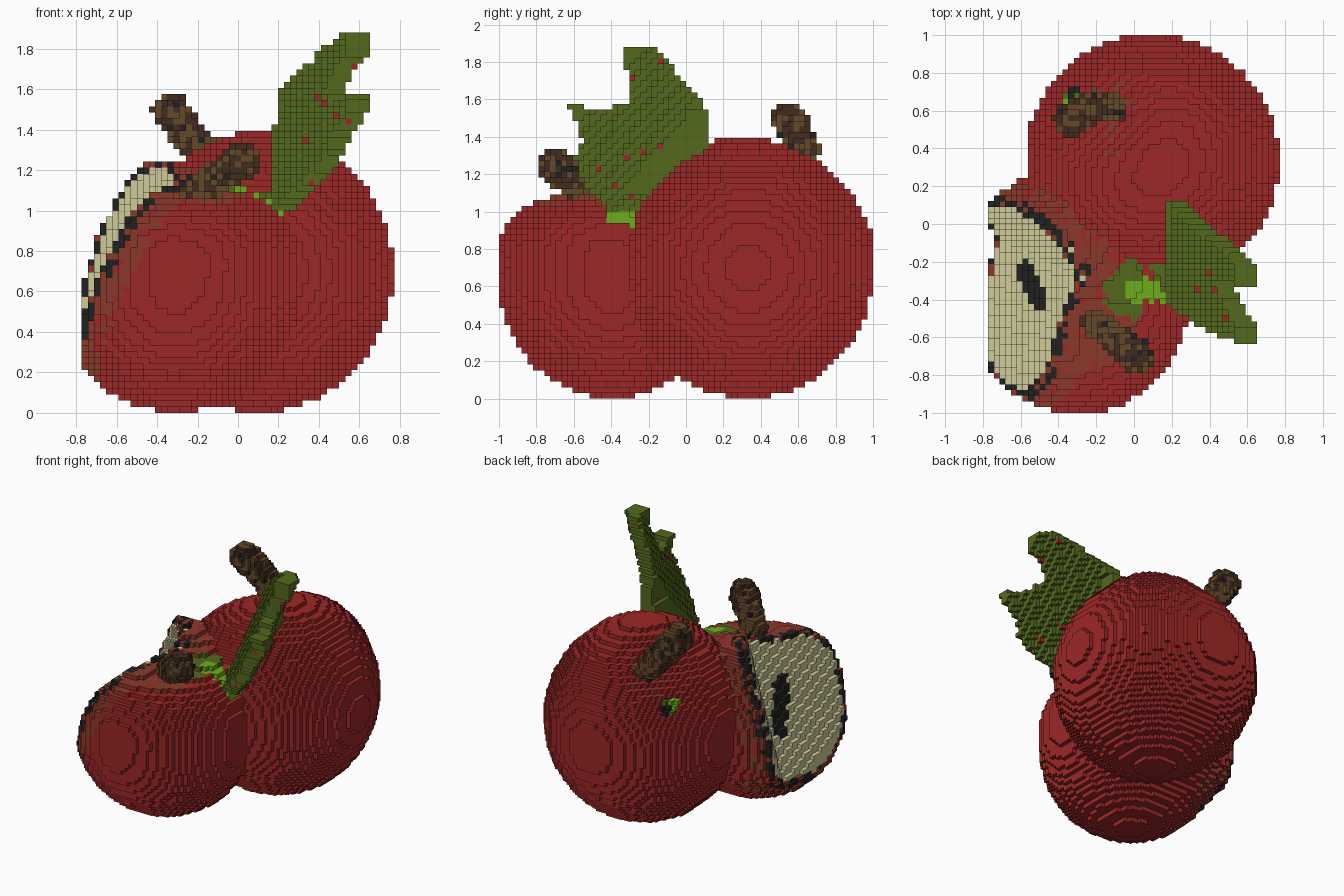
import bpy
import bmesh
import math
import random
from mathutils import Vector as V

random.seed(4)
H = 2 / 66                       # edge of one little cube
NX, NY, NZ = 25, 33, 62          # grid extent

if "Cube" in bpy.data.objects:
    bpy.data.objects.remove(bpy.data.objects["Cube"], do_unlink=True)

# Flat colours
COLOURS = {
    "skin_red": (.335, .021, .02),
    "skin_russet": (.26, .042, .024),
    "flesh_cream": (.63, .6, .32),
    "rim_black": (.015, .015, .016),
    "bark_dark": (.055, .025, .014),
    "bark_brown": (.125, .066, .021),
    "leaf_green": (.088, .142, .012),
    "shoot_green": (.155, .42, .012),
}
MATS = {}
for name, rgb in COLOURS.items():
    m = bpy.data.materials.new(name)
    m.use_nodes = True
    m.diffuse_color = (*rgb, 1)
    m.node_tree.nodes["Principled BSDF"].inputs["Base Color"].default_value = (*rgb, 1)
    MATS[name] = m
INDEX = {n: i for i, n in enumerate(COLOURS)}


def along(p, path):
    """Distance from p to a polyline, and the share of the way along it."""
    best = (9, 0)
    for k in range(len(path) - 1):
        a, d = path[k], path[k + 1] - path[k]
        t = min(1, max(0, (p - a).dot(d) / d.length_squared))
        best = min(best, ((p - a - d * t).length, (k + t) / (len(path) - 1)))
    return best


def apple_depth(p, centre, axis, radius, shoulder, dimple, tall):
    """Depth below the skin and the cosine of the angle to the stem axis."""
    d = p - centre
    d.z /= tall
    c = d.normalized().dot(axis)
    r = radius + shoulder * math.exp(-((c - .65) / .3) ** 2)
    r -= dimple * math.exp(-(1 - c) / .1)
    return r - d.length, c


# Stems and the green shoot below the leaf
BIG_STEM = [V((-.1, .61, 1.2)), V((-.21, .63, 1.33)), V((-.33, .555, 1.49))]
SMALL_STEM = [V((-.21, -.52, 1.09)), V((.01, -.7, 1.24))]
SHOOT = [V((-.01, -.34, 1.02)), V((.14, -.35, .95))]


def stem(path):
    def rule(p):
        d, t = along(p, path)
        if d > .075 + .02 * t:
            return None
        r = random.random()
        if r < .07:
            return "rim_black"
        return "bark_dark" if r < .3 + .4 * t else "bark_brown"
    return rule


def shoot(p):
    return "shoot_green" if along(p, SHOOT)[0] < .1 else None


# Leaf: a two-pointed outline in y and z on a slanting sheet
OUTLINE = [(-.27, .99), (-.42, .99), (-.55, 1.16), (-.6, 1.3), (-.55, 1.38),
           (-.63, 1.57), (-.42, 1.55), (-.29, 1.6), (-.34, 1.88), (-.15, 1.88),
           (-.05, 1.74), (.09, 1.6), (.13, 1.45), (.13, 1.33), (0, 1.25), (-.2, 1.04)]


def inside(y, z):
    hit = False
    for (y1, z1), (y2, z2) in zip(OUTLINE, OUTLINE[1:] + OUTLINE[:1]):
        if (z1 > z) != (z2 > z) and y < y1 + (z - z1) * (y2 - y1) / (z2 - z1):
            hit = not hit
    return hit


def leaf(p):
    sheet = min(-.595 - .62 * p.y + .557 * p.z, .6)
    if p.z > 1.1:
        sheet = max(sheet, .23 + .1 * max(p.z - 1.35, 0))
    if abs(p.x - sheet) > .055 or not inside(p.y, p.z):
        return None
    return "skin_red" if random.random() < .025 else "leaf_green"


# Whole apple at the back
BIG_C, BIG_AXIS = V((.1, .335, .7)), V((-.42, .38, .8)).normalized()
MOULD = V((-.36, .69, 1.06))


def big_apple(p):
    depth, c = apple_depth(p, BIG_C, BIG_AXIS, .668, .012, .085, 1.045)
    if depth < 0:
        return None
    if (p - MOULD).length < .085:
        return random.choice(("shoot_green", "shoot_green", "leaf_green", "rim_black"))
    if c > .93 and random.random() < .2:
        return "skin_russet"
    return "skin_red"


# Cut-open apple at the front, with a wedge sliced away and a swollen back edge
SMALL_C, SMALL_AXIS = V((-.31, -.395, .605)), V((.1, -.2, 1)).normalized()
SWELL = V((-.55, .75, .35)).normalized()
CUT_POINT, CUT_NORMAL = V((-.53, -.35, .76)), V((-.87, .2, .455)).normalized()
SEED = [V((-.58, -.24, 0)), V((-.49, -.42, 0))]


def small_apple(p):
    depth, c = apple_depth(p, SMALL_C, SMALL_AXIS, .6, .05, .13, 1)
    toward = (p - SMALL_C).normalized().dot(SWELL)
    depth += .09 * min(1, max(0, (toward - .4) / .35))
    if depth < 0:
        return None
    outer = (p - CUT_POINT).dot(CUT_NORMAL)
    back = p.y + .1 + .21 * (p.z - .36) - 1.1 * max(outer, 0)
    if outer > 0 and back < 0:
        return None
    # distance to the sliced surface
    gap = max(-outer, back / 1.5)
    if gap < .055:
        if depth < .032:
            return "rim_black" if random.random() < .7 else "skin_russet"
        if along(V((p.x, p.y, 0)), SEED)[0] < .05 and p.z < .87:
            return "rim_black"
        return "flesh_cream"
    if along(p, SHOOT)[0] < .17 and p.x < .05:
        return "leaf_green"
    if (c > .86 or gap < .16) and random.random() < .85:
        return "skin_russet"
    return "skin_red"


PARTS = [("small_apple_stem", stem(SMALL_STEM)), ("big_apple_stem", stem(BIG_STEM)),
         ("leaf", leaf), ("leaf_shoot", shoot),
         ("small_apple", small_apple), ("big_apple", big_apple)]

# Give every grid cell to the first part that claims it
cells = {}
for i in range(-NX, NX + 1):
    for j in range(-NY, NY):
        for k in range(NZ):
            p = V((i * H, (j + .5) * H, (k + .5) * H))
            for name, rule in PARTS:
                colour = rule(p)
                if colour:
                    cells[i, j, k] = (name, colour)
                    break


def exposed_faces(cell):
    """Corner lists of the cube sides that no other cube covers."""
    for axis in range(3):
        u, v = (axis + 1) % 3, (axis + 2) % 3
        for side in (0, 1):
            other = list(cell)
            other[axis] += 2 * side - 1
            if tuple(other) in cells:
                continue
            ring = []
            for a, b in ((0, 0), (1, 0), (1, 1), (0, 1)):
                corner = list(cell)
                corner[axis] += side
                corner[u] += a
                corner[v] += b
                ring.append(tuple(corner))
            yield ring if side else ring[::-1]


# Build each part from its visible cube sides
for part, _ in PARTS:
    bm = bmesh.new()
    verts = {}
    for cell, (owner, colour) in cells.items():
        if owner != part:
            continue
        for ring in exposed_faces(cell):
            for q in ring:
                if q not in verts:
                    verts[q] = bm.verts.new(((q[0] - .5) * H, q[1] * H, q[2] * H))
            bm.faces.new([verts[q] for q in ring]).material_index = INDEX[colour]
    mesh = bpy.data.meshes.new(part)
    bm.to_mesh(mesh)
    bm.free()
    for m in MATS.values():
        mesh.materials.append(m)
    bpy.context.collection.objects.link(bpy.data.objects.new(part, mesh))
